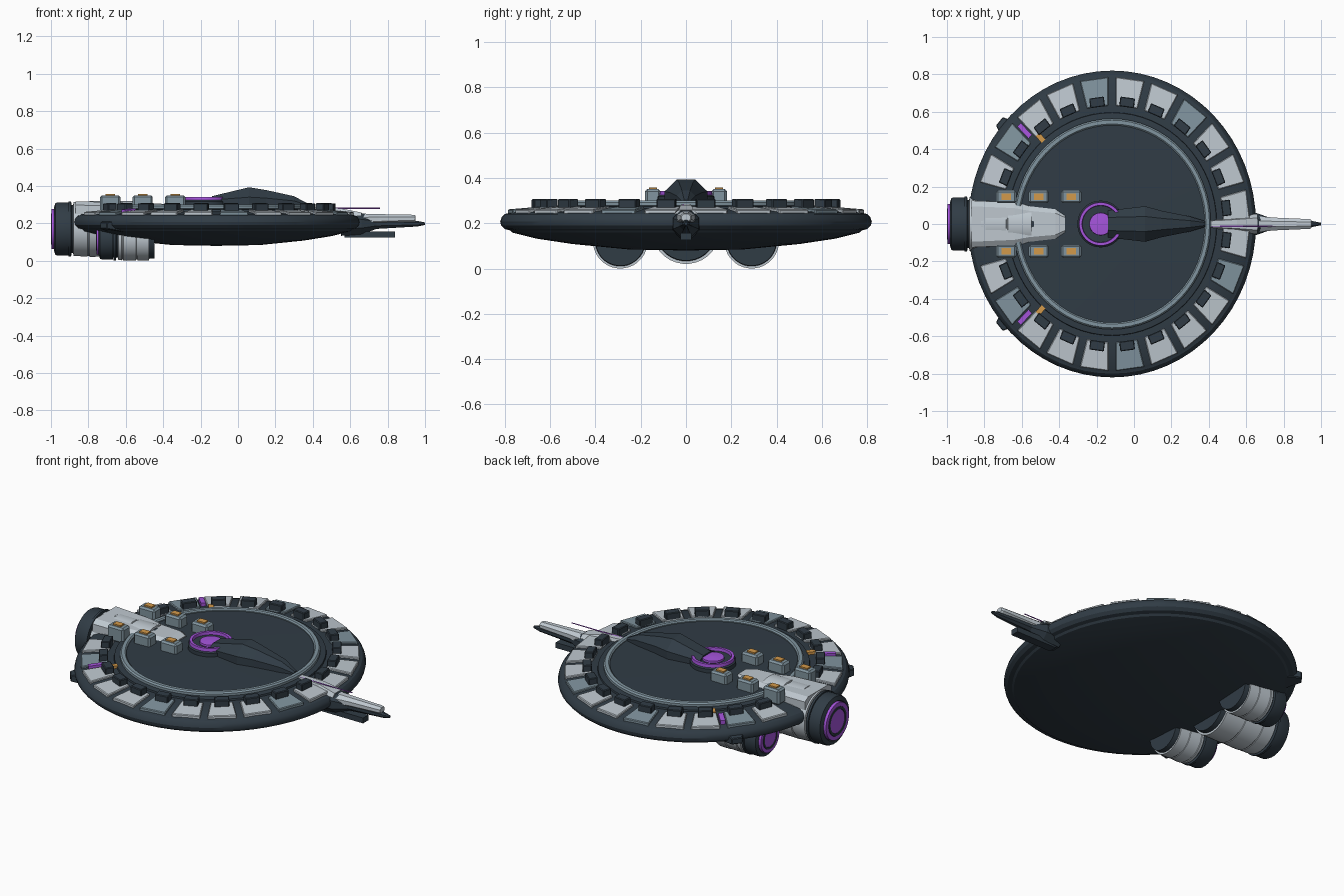
import bpy, bmesh
from math import sin, cos, pi, radians
from mathutils import Vector

if "Cube" in bpy.data.objects:
    bpy.data.objects.remove(bpy.data.objects["Cube"])

def mat(name, c):
    m = bpy.data.materials.new(name)
    m.diffuse_color = (*c, 1)
    m.use_nodes = True
    m.node_tree.nodes["Principled BSDF"].inputs["Base Color"].default_value = m.diffuse_color
    return m

DARK = mat("dark_hull", (0.03, 0.045, 0.06))
PALE = mat("pale_plate", (0.52, 0.58, 0.63))
MID = mat("mid_grey", (0.22, 0.30, 0.35))
GLOW = mat("purple_glow", (0.38, 0.09, 0.72))
AMBER = mat("amber", (0.65, 0.32, 0.07))
CX, SX = -0.117, 0.938          # saucer centre and its x squash

def finish(name, bm, m, smooth=False, bevel=0):
    bmesh.ops.remove_doubles(bm, verts=bm.verts, dist=1e-5)
    bmesh.ops.recalc_face_normals(bm, faces=bm.faces)
    me = bpy.data.meshes.new(name)
    bm.to_mesh(me)
    bm.free()
    ob = bpy.data.objects.new(name, me)
    bpy.context.collection.objects.link(ob)
    me.materials.append(m)
    if bevel:
        b = ob.modifiers.new("bevel", 'BEVEL')
        b.width, b.segments = bevel, 1
    if smooth:
        bpy.context.view_layer.objects.active = ob
        ob.select_set(True)
        bpy.ops.object.shade_smooth_by_angle(angle=radians(30))
        ob.select_set(False)
    return ob

def skin(name, rings, m, smooth=False, loop=False, bevel=0):
    """Skin a list of equal-length point rings, capping the ends."""
    bm = bmesh.new()
    vs = [[bm.verts.new(p) for p in r] for r in rings]
    n = len(vs[0])
    pairs = list(zip(vs, vs[1:])) + ([(vs[-1], vs[0])] if loop else [])
    for a, b in pairs:
        for i in range(n):
            j = (i + 1) % n
            bm.faces.new((a[i], a[j], b[j], b[i]))
    if not loop:
        bm.faces.new(vs[0])
        bm.faces.new(vs[-1])
    return finish(name, bm, m, smooth, bevel)

def disc(name, prof, m, cx=CX, sx=SX, seg=64, loop=False):
    """Lathe (radius, z) about the vertical axis."""
    ang = [2 * pi * i / seg for i in range(seg)]
    return skin(name, [[(cx + sx * r * cos(a), r * sin(a), z) for a in ang]
                       for r, z in prof], m, True, loop)

def tube(name, prof, m, y, z, seg=32, loop=False):
    """Lathe (x, radius) about a fore-aft axis."""
    ang = [2 * pi * (i + .5) / seg for i in range(seg)]
    return skin(name, [[(x, y + r * cos(a), z + r * sin(a)) for a in ang]
                       for x, r in prof], m, seg > 12, loop)

def sector(name, a, r0, r1, w0, w1, z, h, m, bevel=0.004):
    """Tapered block on the saucer at angle a; z, h given as inner/outer pairs."""
    rad, tan = Vector((cos(a), sin(a), 0)), Vector((-sin(a), cos(a), 0))
    rings = []
    for k in (0, 1):
        ring = []
        for r, w, s in ((r0, w0, -1), (r1, w1, -1), (r1, w1, 1), (r0, w0, 1)):
            p = rad * r + tan * (w * s)
            i = 0 if r == r0 else 1
            ring.append((CX + SX * p.x, p.y, z[i] + k * h[i]))
        rings.append(ring)
    return skin(name, rings, m, bevel=bevel)

def box(name, c, s, m, bevel=0):
    x, y, z = (v / 2 for v in s)
    ring = lambda d: [(c[0] + i * x, c[1] + j * y, c[2] + d)
                      for i, j in ((-1, -1), (1, -1), (1, 1), (-1, 1))]
    return skin(name, [ring(-z), ring(z)], m, bevel=bevel)

# Saucer hull with rounded rim, raised inner deck and ring
disc("saucer_hull", [(.02, .08), (.25, .084), (.5, .108), (.66, .132), (.765, .158),
                     (.775, .168), (.80, .174), (.816, .19), (.82, .207), (.814, .226),
                     (.80, .24), (.785, .244), (.775, .25), (.62, .264), (.02, .27)], DARK)
disc("inner_deck", [(.545, .255), (.535, .288), (.02, .298)], DARK)
disc("deck_ring", [(.528, .26), (.528, .294), (.535, .30), (.555, .30), (.563, .292),
                   (.563, .26)], MID, loop=True)
disc("deck_ring_shoulder", [(.60, .25), (.595, .274), (.55, .28)], DARK)

# Rim plates with a dark block on each
for i in range(24):
    a = radians(7.5 + 15 * i)
    if i in (11, 12):
        continue
    m = MID if i in (3, 6, 9, 14, 18, 22) else PALE
    sector(f"rim_plate_{i}", a, .63, .782, .062, .082, (.25, .235), (.024, .026), m)
    sector(f"rim_block_{i}", a, .63, .682, .042, .042, (.255, .255), (.053, .052), DARK)

# Rear marker strips and rim fairings
for s in (1, -1):
    sector("purple_marker", s * radians(135), .66, .75, .014, .014, (.25, .245), (.03, .03), GLOW, 0)
    sector("amber_marker", s * radians(131.5), .59, .64, .015, .015, (.25, .25), (.03, .03), AMBER, 0)
    sector("rim_fairing", s * radians(139.5), .72, .845, .075, .03, (.15, .17), (.08, .035), DARK)

def engine(name, x, y, z, r, length):
    """Engine: glowing nozzle, dark bell, flange, banded pale body, dark intake."""
    tube(name + "_glow", [(x, r * .72), (x + .03, r * .72)], GLOW, y, z)
    tube(name + "_glow_ring", [(x - .0, r * .56), (x - .003, r * .55), (x - .003, r * .46),
                               (x, r * .45)], DARK, y, z, loop=True)
    tube(name + "_bell", [(x + .03, r * .7), (x + .012, r * .76), (x + .02, r * .92),
                          (x + .03, r * .95), (x + .09, r * .95), (x + .09, r * .86),
                          (x + .14, r * .86)], DARK, y, z)
    tube(name + "_flange", [(x + .09, r * .8), (x + .092, r * .99), (x + .105, r * .99),
                            (x + .107, r * .8)], DARK, y, z)
    e = x + length
    prof = [(x + .115, r * .8), (x + .117, r * .97)]
    for k in (.35, .6):
        g = x + length * k + .03
        prof += [(g - .005, r * .985), (g - .003, r * .96), (g + .003, r * .96), (g + .005, r)]
    prof += [(e - .03, r), (e - .03, r * .9)]
    tube(name + "_body", prof, PALE, y, z)
    tube(name + "_intake", [(e - .05, r * .93), (e, r * .9)], DARK, y, z)

engine("main_engine", -.997, 0, .17, .15, .48)
for s in (1, -1):
    engine("side_engine", -.757, s * .29, .121, .121, .31)
    box("engine_pylon", (-.67, s * .29, .17), (.14, .07, .1), DARK, .01)

# Pale fairing running from the main engine onto the deck
def slab(x, w, z, t=.03):
    return [(x, -w, .25), (x, w, .25), (x, w, z - .02), (x, w - t, z), (x, t - w, z), (x, -w, z - .02)]
skin("engine_fairing", [slab(-.87, .125, .318), slab(-.64, .115, .312), slab(-.56, .10, .306),
                        slab(-.42, .088, .306), slab(-.37, .065, .300)], PALE)

# Six deck units with amber caps
for x in (-.683, -.51, -.336):
    for s in (1, -1):
        box("deck_unit", (x, s * .146, .305), (.108, .07, .09), MID, .01)
        box("deck_unit_cap", (x, s * .146, .35), (.05, .036, .016), AMBER)

# Glowing turret well
disc("well_base", [(.125, .28), (.125, .318), (.115, .325), (.01, .325)], DARK, -.178, 1, 40)
disc("well_glow_ring", [(.118, .315), (.115, .342), (.10, .342), (.097, .315)],
     GLOW, -.178, 1, 40, True)
disc("well_core", [(.062, .31), (.06, .336), (.01, .34)], GLOW, -.178, 1, 32)

# Faceted spine
def spine(x, w, top, tw, mid):
    return [(x, -w, .28), (x, w, .28), (x, w, mid), (x, tw, top), (x, -tw, top), (x, -w, mid)]
skin("spine", [spine(-.14, .072, .345, .035, .325), spine(.06, .095, .393, .04, .34),
               spine(.15, .07, .378, .03, .335), spine(.30, .04, .345, .018, .32),
               spine(.38, .016, .302, .008, .295)], DARK)

# Nose: pale deck wedge, dark core, pale boom, lower skid and aerial
skin("nose_deck_wedge", [[(x, -w, .24), (x, w, .24), (x, w * .6, z), (x, -w * .6, z)]
                         for x, w, z in ((.41, .028, .285), (.55, .04, .28), (.66, .055, .258))], PALE)
tube("nose_core", [(.55, .07), (.66, .062), (.74, .03), (.96, .016), (1.0, .007)], DARK, 0, .198, 8)
skin("nose_boom", [[(x, r * cos(a), z + r * sin(a) * .8) for a in
                    [2 * pi * (i + .5) / 8 for i in range(8)]]
                   for x, r, z in ((.60, .052, .215), (.66, .046, .218), (.75, .037, .222),
                                   (.94, .028, .225), (.95, .022, .225))], PALE)
box("nose_skid", (.705, 0, .141), (.27, .05, .032), DARK)
box("nose_skid_strut", (.61, 0, .165), (.12, .036, .05), DARK)
tube("aerial", [(.38, .004), (.76, .003)], GLOW, -.012, .281, 6)
